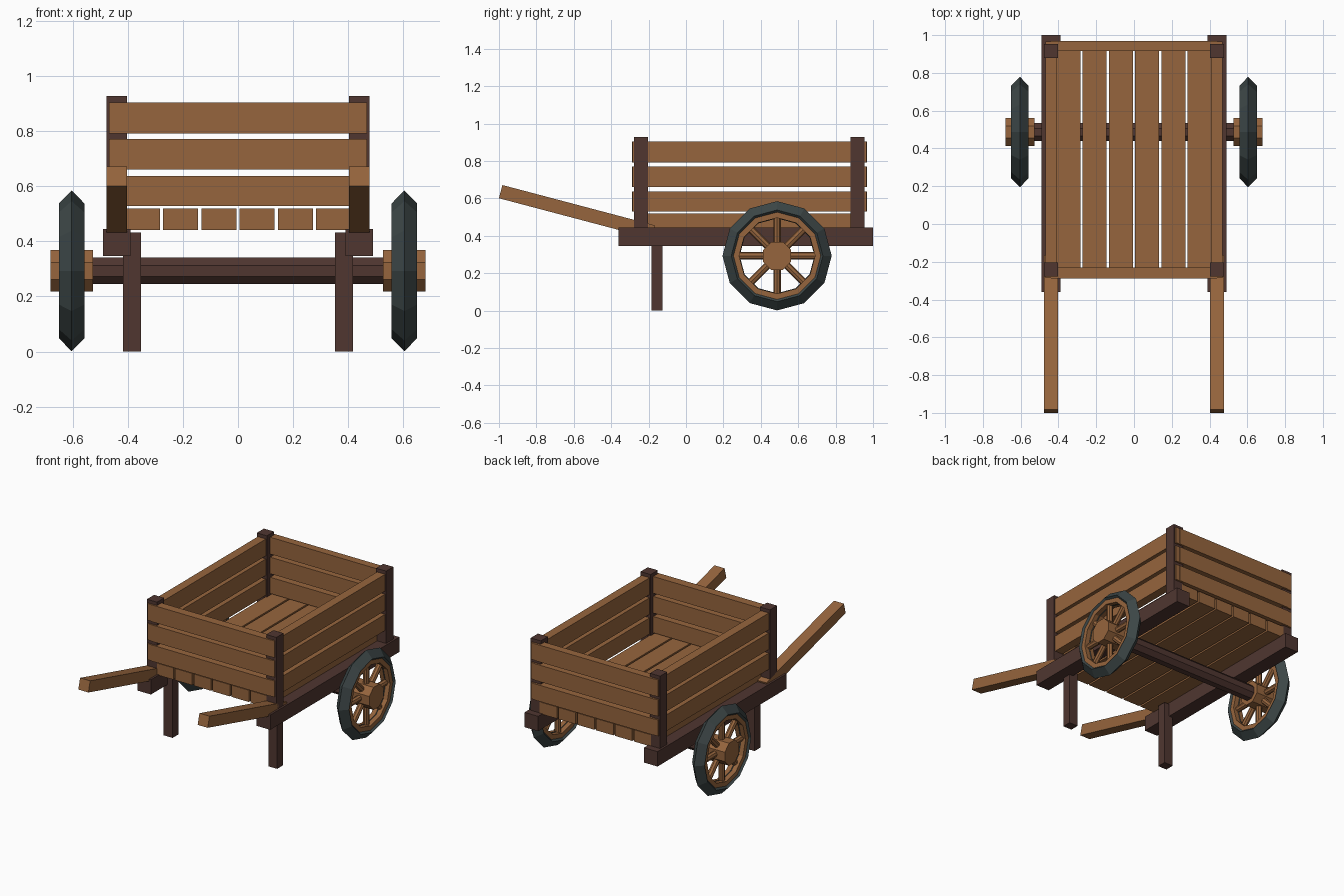
import bpy, bmesh, math
from mathutils import Matrix, Vector

if "Cube" in bpy.data.objects:
    bpy.data.objects.remove(bpy.data.objects["Cube"])


def material(name, rgb):
    m = bpy.data.materials.new(name)
    m.diffuse_color = (*rgb, 1)
    m.use_nodes = True
    m.node_tree.nodes["Principled BSDF"].inputs["Base Color"].default_value = m.diffuse_color
    return m


TAN = material("light wood", (0.305, 0.130, 0.047))
DARK = material("dark wood", (0.080, 0.037, 0.030))
TIRE = material("tire grey", (0.046, 0.062, 0.063))


def finish(name, bm, mat):
    bmesh.ops.recalc_face_normals(bm, faces=bm.faces)
    me = bpy.data.meshes.new(name)
    bm.to_mesh(me)
    bm.free()
    me.materials.append(mat)
    ob = bpy.data.objects.new(name, me)
    bpy.context.collection.objects.link(ob)
    return ob


def box(name, x, y, z, mat):
    """Box from (min, max) ranges."""
    bm = bmesh.new()
    c = Vector([(r[0] + r[1]) / 2 for r in (x, y, z)])
    s = [abs(r[1] - r[0]) for r in (x, y, z)]
    bmesh.ops.create_cube(bm, size=1, matrix=Matrix.Translation(c) @ Matrix.Diagonal((*s, 1)))
    return finish(name, bm, mat)


def ring(name, profile, sides, centre, mat):
    """Closed (radius, x) profile revolved around an x axis, a vertex at the top."""
    bm = bmesh.new()
    loops = []
    for i in range(sides):
        a = 2 * math.pi * i / sides
        loops.append([bm.verts.new((centre[0] + x, centre[1] + r * math.sin(a),
                                    centre[2] + r * math.cos(a))) for r, x in profile])
    n = len(profile)
    for i in range(sides):
        p, q = loops[i], loops[(i + 1) % sides]
        for j in range(n):
            k = (j + 1) % n
            bm.faces.new((p[j], p[k], q[k], q[j]))
    return finish(name, bm, mat)


def octagon_bar(name, x0, x1, apothem, centre, mat):
    """Eight-sided bar along x with a flat top."""
    bm = bmesh.new()
    r = apothem / math.cos(math.pi / 8)
    m = (Matrix.Translation(((x0 + x1) / 2, *centre))
         @ Matrix.Rotation(math.pi / 2, 4, 'Y') @ Matrix.Rotation(math.pi / 8, 4, 'Z'))
    bmesh.ops.create_cone(bm, cap_ends=True, segments=8, radius1=r, radius2=r,
                          depth=abs(x1 - x0), matrix=m)
    return finish(name, bm, mat)


AXLE = (0.487, 0.293)
BOARD_Z = [(0.529, 0.637), (0.661, 0.771), (0.792, 0.904)]

# floor planks
for i in range(6):
    c = (i - 2.5) * 0.139
    box("floor_plank", (c - 0.0635, c + 0.0635), (-0.275, 0.955), (0.441, 0.519), TAN)

# front and back boards
for z in BOARD_Z:
    box("front_board", (-0.44, 0.44), (-0.288, -0.23), z, TAN)
    box("back_board", (-0.44, 0.44), (0.915, 0.968), z, TAN)

# axle
octagon_bar("axle", -0.6, 0.6, 0.048, AXLE, DARK)

for s in (-1, 1):
    def sx(a, b):
        return tuple(sorted((s * a, s * b)))

    # frame, legs, posts and side boards
    box("side_rail", sx(0.39, 0.49), (-0.36, 1.0), (0.346, 0.445), DARK)
    box("leg", sx(0.353, 0.418), (-0.185, -0.125), (0, 0.432), DARK)
    box("front_post", sx(0.403, 0.477), (-0.278, -0.203), (0.44, 0.927), DARK)
    box("back_post", sx(0.403, 0.477), (0.879, 0.954), (0.44, 0.927), DARK)
    for z in BOARD_Z:
        box("side_board", sx(0.41, 0.469), (-0.285, 0.965), z, TAN)

    # sloping handle
    a, b = Vector((s * 0.44, -0.991, 0.636)), Vector((s * 0.44, -0.174, 0.42))
    bm = bmesh.new()
    bmesh.ops.create_cube(bm, size=1, matrix=Matrix.Translation((a + b) / 2)
                          @ Matrix.Rotation(math.atan2(b.z - a.z, b.y - a.y), 4, 'X')
                          @ Matrix.Diagonal((0.074, (b - a).length, 0.073, 1)))
    finish("handle", bm, TAN)

    # wheel: tire, rim, hub, spokes
    c = (s * 0.604, *AXLE)
    ring("tire", [(0.292, 0), (0.245, 0.046), (0.2, 0), (0.245, -0.046)], 12, c, TIRE)
    ring("wheel_rim", [(0.24, 0.034), (0.203, 0.034), (0.203, -0.034), (0.24, -0.034)], 12, c, TAN)
    octagon_bar("wheel_hub", s * 0.527, s * 0.68, 0.075, AXLE, TAN)
    bm = bmesh.new()
    for i in range(8):
        m = (Matrix.Translation(c) @ Matrix.Rotation(i * math.pi / 4, 4, 'X')
             @ Matrix.Translation((0, 0, 0.125)))
        bmesh.ops.create_cone(bm, cap_ends=True, segments=8, radius1=0.02, radius2=0.02,
                              depth=0.17, matrix=m)
    finish("wheel_spokes", bm, TAN)
